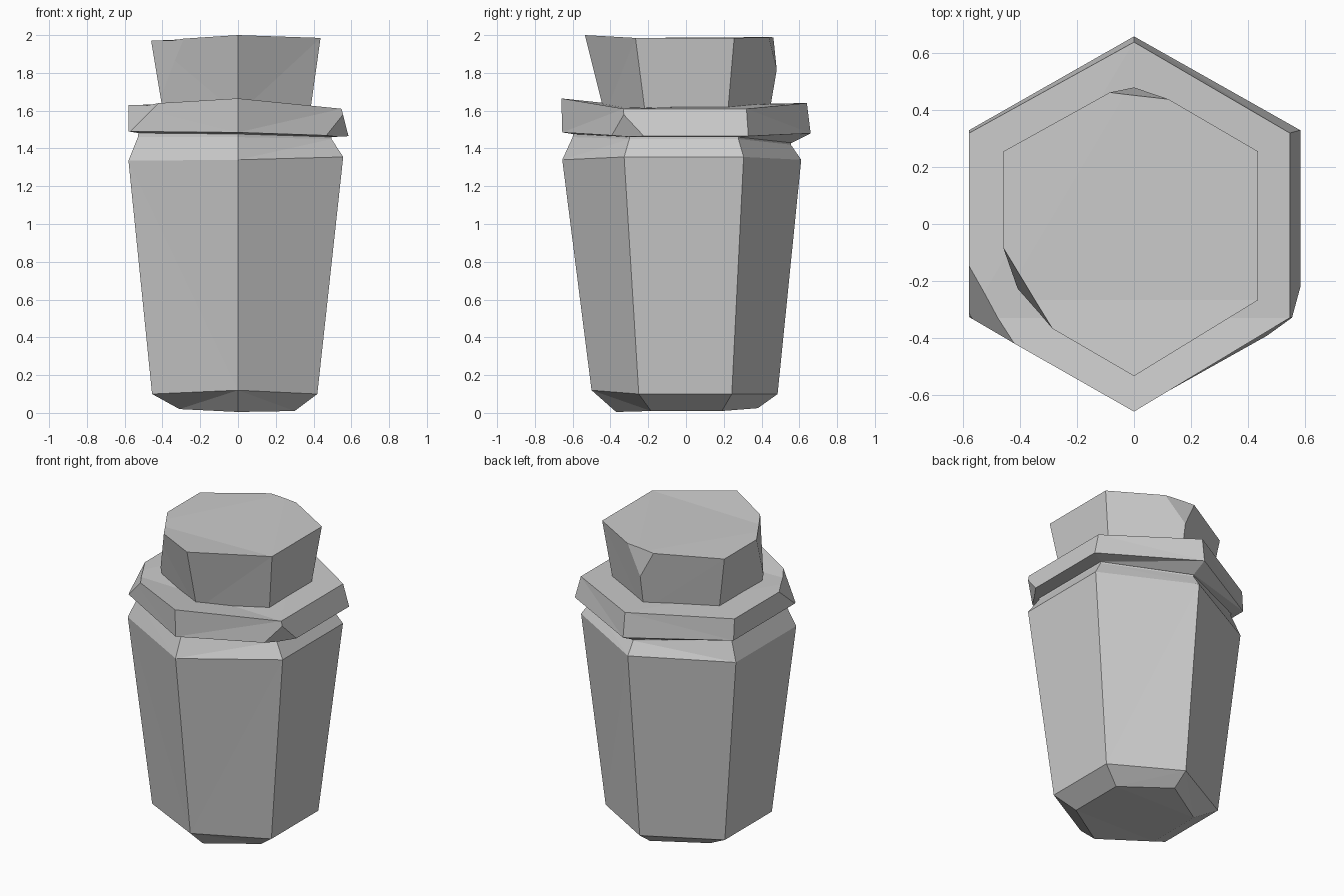
import bpy, bmesh
from mathutils import Vector

cube = bpy.data.objects.get("Cube")
if cube:
    bpy.data.objects.remove(cube)

stone = bpy.data.materials.new("grey_stone")
stone.use_nodes = True
colour = (0.6, 0.6, 0.6, 1)
stone.diffuse_color = colour
stone.node_tree.nodes["Principled BSDF"].inputs["Base Color"].default_value = colour


def ring(left, right, front, back, zf, zr, zb, zl):
    """Uneven hexagon with one corner to the front and one to the back."""
    return [(0, front, zf), (right, front / 2, zr), (right, back / 2, zr),
            (0, back, zb), (left, back / 2, zl), (left, front / 2, zl)]


def hewn_part(name, rings, chips=()):
    """Loft hexagons into a solid, then knock off corners with flat cuts."""
    bm = bmesh.new()
    loops = [[bm.verts.new(p) for p in r] for r in rings]
    for low, high in zip(loops, loops[1:]):
        for i in range(6):
            j = (i + 1) % 6
            bm.faces.new((low[i], low[j], high[j], high[i]))
    bm.faces.new(loops[0][::-1])
    bm.faces.new(loops[-1])
    bmesh.ops.triangulate(bm, faces=bm.faces[:])
    middle = sum((v.co for v in bm.verts), Vector()) / len(bm.verts)
    for a, b, c in chips:
        a, b, c = Vector(a), Vector(b), Vector(c)
        normal = (b - a).cross(c - a).normalized()
        if normal.dot(middle - a) > 0:
            normal = -normal
        bmesh.ops.bisect_plane(bm, geom=bm.verts[:] + bm.edges[:] + bm.faces[:],
                               plane_co=a, plane_no=normal, clear_outer=True)
        bmesh.ops.holes_fill(bm, edges=[e for e in bm.edges if e.is_boundary])
    bmesh.ops.recalc_face_normals(bm, faces=bm.faces[:])
    mesh = bpy.data.meshes.new(name)
    bm.to_mesh(mesh)
    bm.free()
    mesh.materials.append(stone)
    obj = bpy.data.objects.new(name, mesh)
    bpy.context.collection.objects.link(obj)
    return obj


# Tapered body with a bevelled foot and shoulder
hewn_part("jar_body", [
    ring(-.31, .30, -.37, .38, .005, .01, .025, .02),
    ring(-.455, .42, -.50, .485, .12, .10, .10, .10),
    ring(-.58, .557, -.655, .61, 1.34, 1.355, 1.34, 1.335),
    ring(-.53, .495, -.60, .555, 1.46, 1.45, 1.42, 1.46),
    ring(-.52, .49, -.59, .55, 1.54, 1.54, 1.54, 1.54)])

# Overhanging collar with two broken corners
hewn_part("collar", [
    ring(-.52, .49, -.59, .56, 1.475, 1.46, 1.43, 1.48),
    ring(-.58, .585, -.655, .66, 1.485, 1.465, 1.48, 1.49),
    ring(-.58, .548, -.66, .64, 1.665, 1.61, 1.64, 1.63)],
    chips=[((-.59, -.13, 1.63), (-.44, -.41, 1.62), (-.57, -.32, 1.50)),
           ((.56, -.33, 1.59), (.585, -.22, 1.46), (.47, -.385, 1.46))])

# Flared stopper with chipped corners and an uneven top
hewn_part("stopper", [
    ring(-.395, .38, -.43, .44, 1.58, 1.58, 1.58, 1.58),
    ring(-.46, .437, -.535, .51, 2.0, 1.985, 1.99, 1.97)],
    chips=[((-.45, -.10, 1.97), (-.31, -.33, 1.98), (-.41, -.22, 1.70)),
           ((-.11, .465, 1.99), (.11, .44, 1.99), (0, .48, 1.82))])
